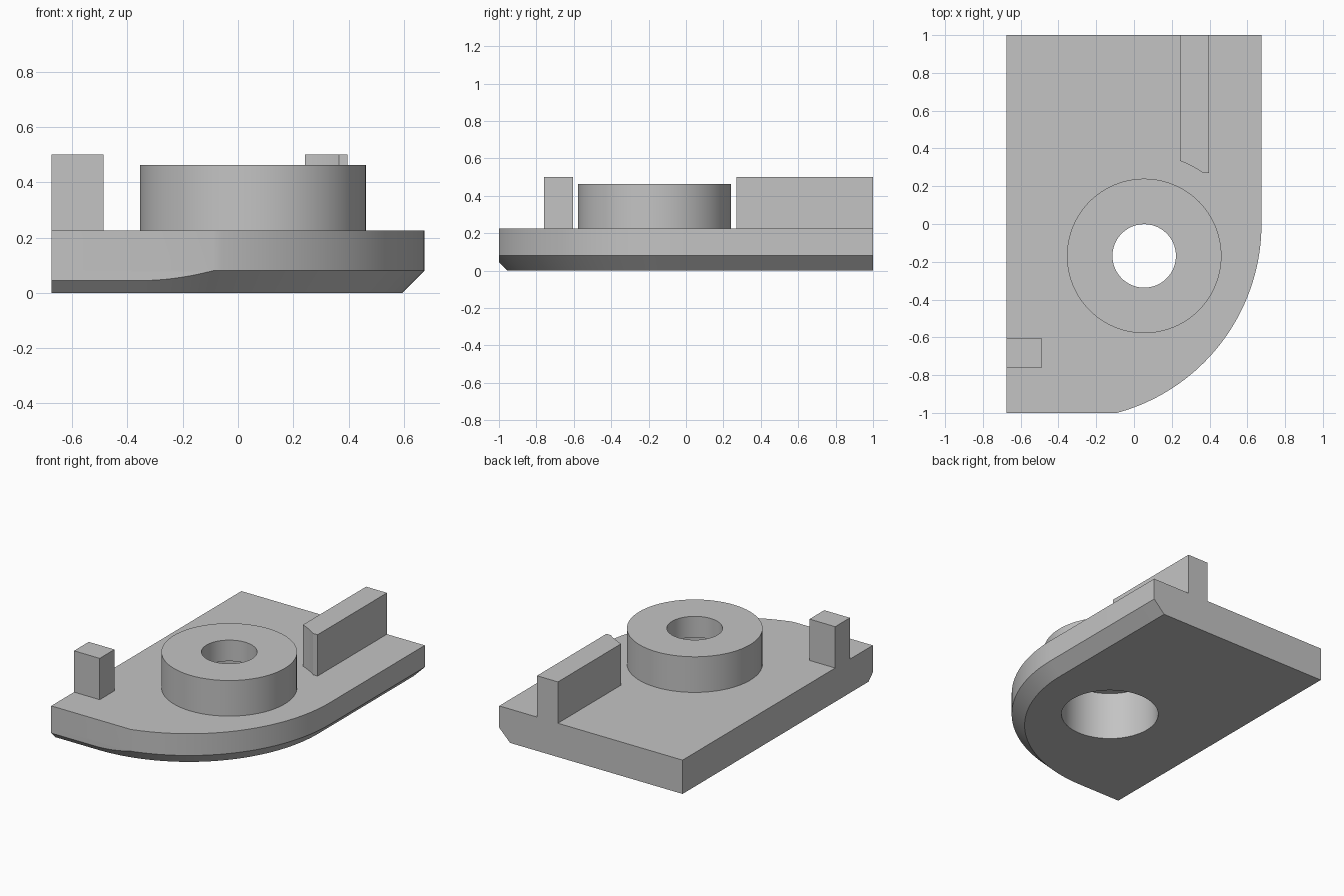
import bpy, bmesh
from math import cos, sin, pi, hypot, atan2

if "Cube" in bpy.data.objects:
    bpy.data.objects.remove(bpy.data.objects["Cube"], do_unlink=True)

grey = bpy.data.materials.new("plain grey")
grey.use_nodes = True
grey.diffuse_color = (0.55, 0.55, 0.55, 1)
grey.node_tree.nodes["Principled BSDF"].inputs["Base Color"].default_value = (0.55, 0.55, 0.55, 1)

SIDE, FRONT, BACK = 0.675, -1.0, 1.0      # plate extents
ARC_R, ARC_X = 1.036, -0.361              # rounded corner
CHAMFER, PLATE_TOP = 0.08, 0.225
BOSS_X, BOSS_Y = 0.054, -0.169            # boss axis
BOSS_R, BORE_R, RECESS_R = 0.409, 0.168, 0.30
BOSS_TOP, RECESS_TOP, RIB_TOP = 0.462, 0.322, 0.5
SEGMENTS = 96


def finish(name, bm):
    bmesh.ops.recalc_face_normals(bm, faces=bm.faces)
    mesh = bpy.data.meshes.new(name)
    bm.to_mesh(mesh)
    bm.free()
    mesh.materials.append(grey)
    obj = bpy.data.objects.new(name, mesh)
    bpy.context.collection.objects.link(obj)
    return obj


def loft(bm, rings, caps=True):
    """Join rings of points, each a list of equal length, into a skin."""
    loops = [[bm.verts.new(p) for p in ring] for ring in rings]
    for low, high in zip(loops, loops[1:]):
        for i in range(len(low)):
            j = (i + 1) % len(low)
            bm.faces.new((low[i], low[j], high[j], high[i]))
    if caps:
        bm.faces.new(loops[0][::-1])
        bm.faces.new(loops[-1])


def prism(name, outline, z0, z1):
    bm = bmesh.new()
    loft(bm, [[(x, y, z) for x, y in outline] for z in (z0, z1)])
    return finish(name, bm)


def circle(r, start=0.0, end=2 * pi, n=SEGMENTS, cx=BOSS_X, cy=BOSS_Y):
    return [(cx + r * cos(start + (end - start) * i / n),
             cy + r * sin(start + (end - start) * i / n)) for i in range(n)]


def smooth(obj):
    bpy.ops.object.select_all(action="DESELECT")
    obj.select_set(True)
    bpy.context.view_layer.objects.active = obj
    bpy.ops.object.shade_smooth_by_angle(angle=pi / 6)


# Base plate: rounded corner, chamfered below, front trimmed flat
def plate_ring(inset, z):
    r = ARC_R - inset
    outline = [(-SIDE, BACK), (-SIDE, -r)]
    outline += circle(r, -pi / 2, 0, 48, ARC_X, 0)
    outline += [(ARC_X + r, 0), (ARC_X + r, BACK)]
    return [(x, y, z) for x, y in outline]


bm = bmesh.new()
loft(bm, [plate_ring(CHAMFER, 0), plate_ring(0, CHAMFER), plate_ring(0, PLATE_TOP)])
bmesh.ops.bisect_plane(bm, geom=bm.verts[:] + bm.edges[:] + bm.faces[:],
                       plane_co=(0, FRONT, 0), plane_no=(0, 1, 0), clear_inner=True)
bmesh.ops.holes_fill(bm, edges=[e for e in bm.edges if e.is_boundary], sides=0)
plate = finish("base_plate", bm)

# Recess through the plate
cutter = prism("recess_cutter", circle(RECESS_R), -0.1, PLATE_TOP + 0.1)
cutter.hide_render = True
cut = plate.modifiers.new("recess", "BOOLEAN")
cut.operation, cut.solver, cut.object = "DIFFERENCE", "EXACT", cutter
bpy.context.view_layer.objects.active = plate
bpy.ops.object.modifier_apply(modifier=cut.name)
bpy.data.objects.remove(cutter, do_unlink=True)
smooth(plate)

# Boss with a stepped bore
profile = [(RECESS_R, PLATE_TOP), (RECESS_R, RECESS_TOP), (BORE_R, RECESS_TOP),
           (BORE_R, BOSS_TOP), (BOSS_R, BOSS_TOP), (BOSS_R, PLATE_TOP), (RECESS_R, PLATE_TOP)]
bm = bmesh.new()
loft(bm, [[(x, y, z) for x, y in circle(r)] for r, z in profile], caps=False)
bmesh.ops.remove_doubles(bm, verts=bm.verts, dist=1e-5)
smooth(finish("round_boss", bm))

# Long rib whose front end clears the boss with a concave curve
left, right, tip = 0.243, 0.397, 0.27
clear = hypot(left - BOSS_X, 0.335 - BOSS_Y)
a0 = atan2(0.335 - BOSS_Y, left - BOSS_X)
a1 = atan2(tip - BOSS_Y, 0.365 - BOSS_X)
outline = [(right, BACK), (left, BACK)] + circle(clear, a0, a1, 8) + [(0.365, tip), (right, tip)]
smooth(prism("long_rib", outline, PLATE_TOP, RIB_TOP))

# Small square post at the front corner
prism("corner_post", [(-SIDE, -0.76), (-0.486, -0.76), (-0.486, -0.605), (-SIDE, -0.605)],
      PLATE_TOP, RIB_TOP)
